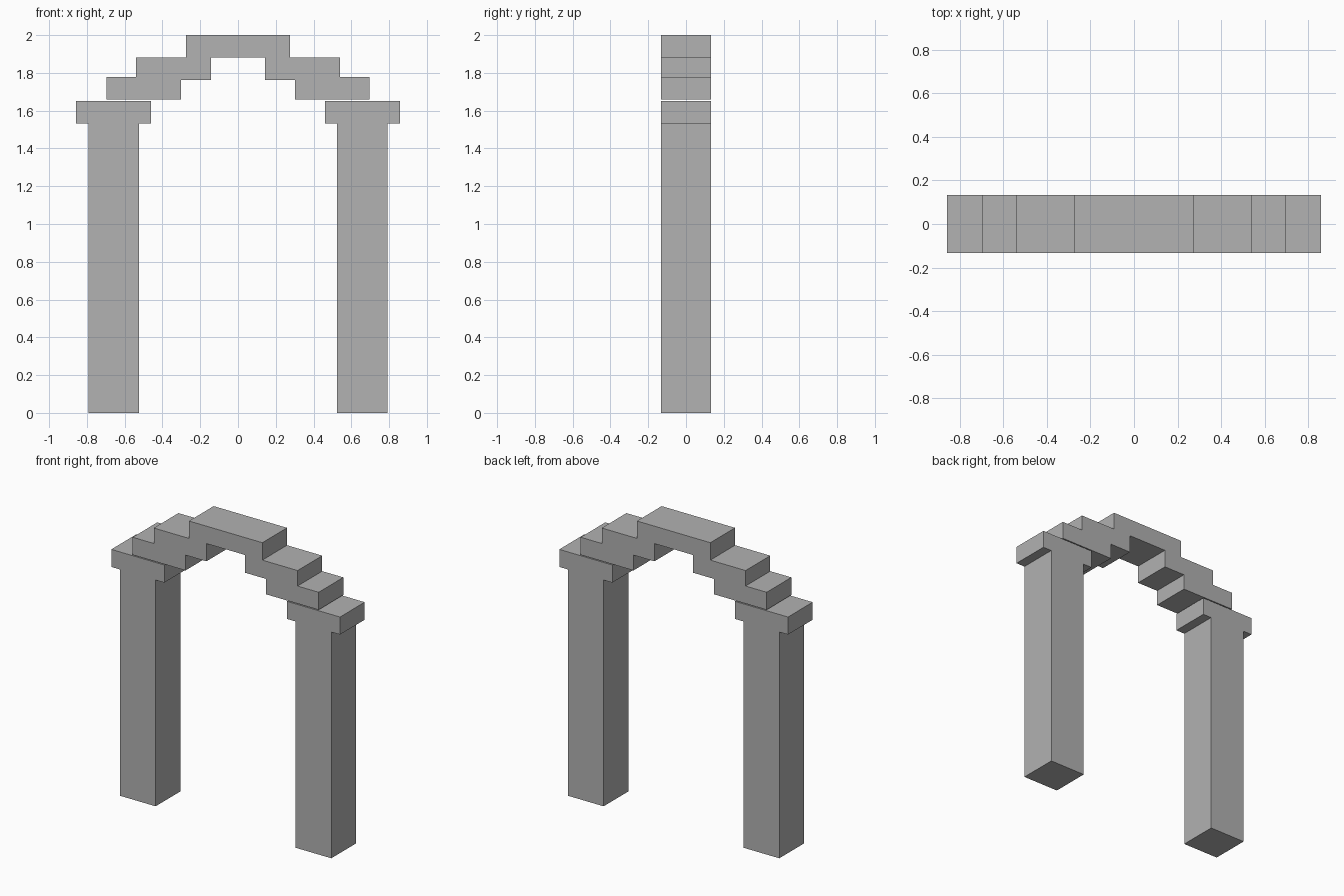
import bpy

cube = bpy.data.objects.get("Cube")
if cube:
    bpy.data.objects.remove(cube, do_unlink=True)

# Stone colour
stone = bpy.data.materials.new("grey stone")
stone.use_nodes = True
grey = (0.445, 0.445, 0.445, 1)
stone.diffuse_color = grey
stone.node_tree.nodes["Principled BSDF"].inputs["Base Color"].default_value = grey

DEPTH = 0.264


def block(name, x0, x1, z0, z1):
    """Flat-sided block spanning the full depth of the arch."""
    bpy.ops.mesh.primitive_cube_add(size=1, location=((x0 + x1) / 2, 0, (z0 + z1) / 2))
    obj = bpy.context.object
    obj.name = name
    obj.scale = (x1 - x0, DEPTH, z1 - z0)
    bpy.ops.object.transform_apply(location=False, rotation=False, scale=True)
    obj.data.materials.append(stone)
    return obj


# Matching parts of both sides: inner x, outer x, bottom, top
side_parts = {
    "pillar": (0.525, 0.792, 0, 1.533),
    "capital": (0.460, 0.857, 1.533, 1.652),
    "lower_step": (0.301, 0.697, 1.658, 1.777),
    "upper_step": (0.144, 0.539, 1.762, 1.882),
}
for part, (inner, outer, bottom, top) in side_parts.items():
    block("left_" + part, inner, outer, bottom, top)
    block("right_" + part, -outer, -inner, bottom, top)

# Top stone bridging both sides
block("top_stone", -0.275, 0.275, 1.882, 2)
